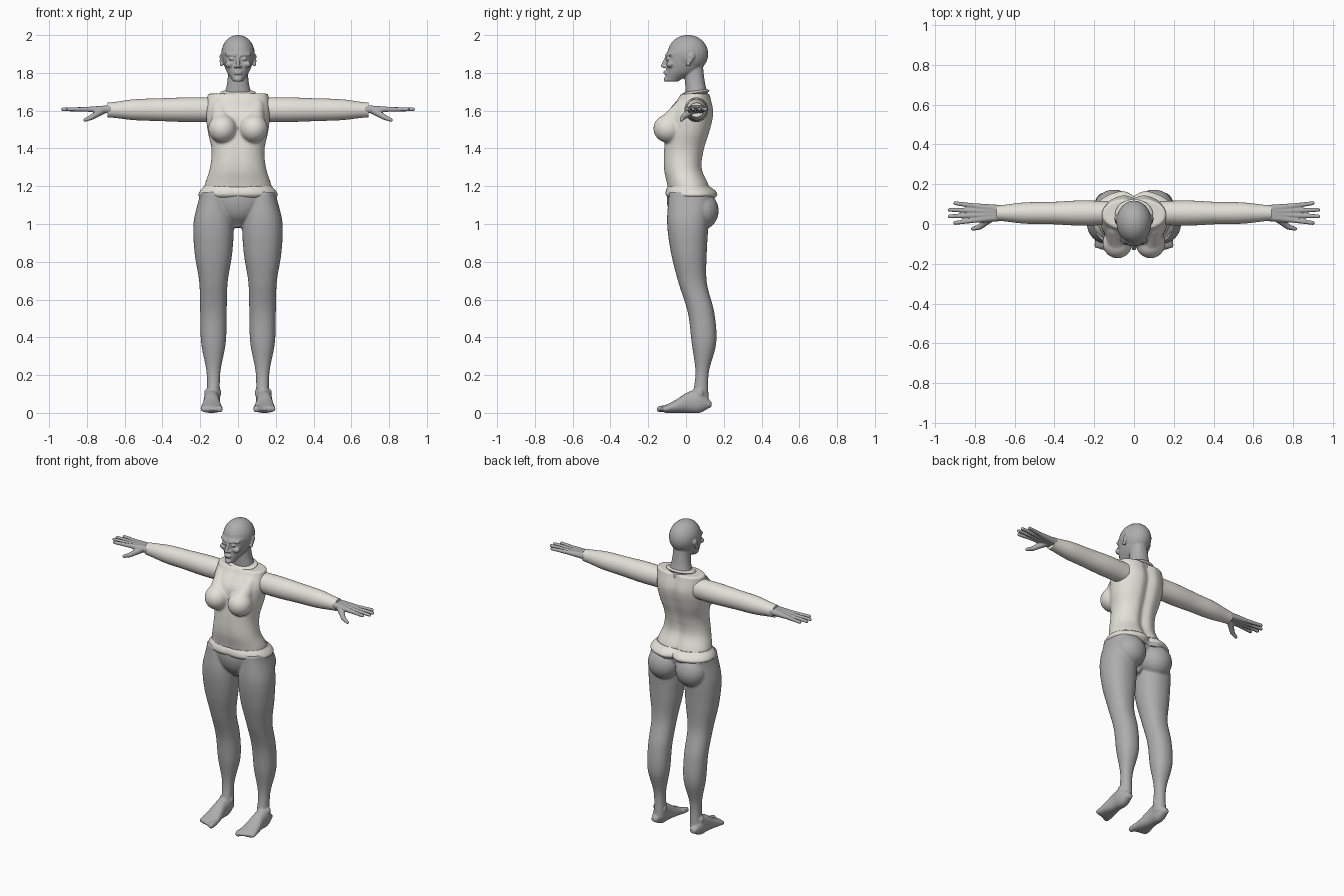
import bpy, bmesh, math
from mathutils import Vector, Matrix

cube = bpy.data.objects.get("Cube")
if cube:
    bpy.data.objects.remove(cube, do_unlink=True)


def material(name, red, green, blue):
    mat = bpy.data.materials.new(name)
    mat.use_nodes = True
    colour = (red, green, blue, 1)
    mat.diffuse_color = colour
    mat.node_tree.nodes["Principled BSDF"].inputs["Base Color"].default_value = colour
    return mat


SKIN = material("grey skin", .42, .42, .42)
CLOTH = material("pale cloth", .76, .75, .69)


def smooth_curve(points, steps=6):
    """Catmull-Rom curve through evenly spaced section sizes."""
    pts = [Vector(p) for p in points]
    pts = [pts[0]] + pts + [pts[-1]]
    curve = []
    for before, here, there, after in zip(pts, pts[1:], pts[2:], pts[3:]):
        for i in range(steps):
            t = i / steps
            slope_in, slope_out = (there - before) / 2, (after - here) / 2
            gap = there - here
            curve.append(here + slope_in * t
                         + (gap * 3 - slope_in * 2 - slope_out) * t ** 2
                         + (slope_in + slope_out - gap * 2) * t ** 3)
    return curve + [pts[-1]]


def loft(bm, axis, start, end, sections, centre=0, side=1, power=2.2,
         cleft=0, crease=0, segments=48):
    """Skin evenly spaced sections (half width, low edge, high edge) along an axis."""
    sizes = smooth_curve(sections)
    rings = []
    for i, (half, low, high) in enumerate(sizes):
        along = start + (end - start) * i / (len(sizes) - 1)
        ring = []
        for k in range(segments):
            angle = math.tau * k / segments
            c, s = math.cos(angle), math.sin(angle)
            across = half * math.copysign(abs(c) ** (2 / power), c)
            depth = (high - low) / 2 * math.copysign(abs(s) ** (2 / power), s)
            depth += (low + high) / 2
            # Soft groove on the middle line, behind and in front
            depth -= (cleft if s > 0 else crease) * s * math.exp(-(across / .03) ** 2)
            u = centre + across
            x, y, z = {"x": (along, u, depth), "y": (u, along, depth),
                       "z": (u, depth, along)}[axis]
            ring.append(bm.verts.new((x * side, y, z)))
        rings.append(ring)
    for lower, upper in zip(rings, rings[1:]):
        for k in range(segments):
            bm.faces.new((lower[k - 1], lower[k], upper[k], upper[k - 1]))
    bm.faces.new(rings[0])
    bm.faces.new(rings[-1])


def ball(bm, centre, size, side=1):
    x, y, z = centre
    place = Matrix.Translation((x * side, y, z)) @ Matrix.Diagonal((*size, 1))
    bmesh.ops.create_uvsphere(bm, u_segments=24, v_segments=16, radius=1, matrix=place)


def rod(bm, start, end, r_start, r_end, side=1):
    """Tapered capsule."""
    ball(bm, start, (r_start,) * 3, side)
    ball(bm, end, (r_end,) * 3, side)
    a, b = (Vector((x * side, y, z)) for x, y, z in (start, end))
    turn = (b - a).to_track_quat("Z", "Y").to_matrix().to_4x4()
    bmesh.ops.create_cone(bm, cap_ends=True, segments=20, radius1=r_start,
                          radius2=r_end, depth=(b - a).length,
                          matrix=Matrix.Translation((a + b) / 2) @ turn)


def finish(bm, name, mat, voxel=0):
    """Make the object; a voxel size blends its pieces into one skin."""
    bmesh.ops.recalc_face_normals(bm, faces=bm.faces)
    for face in bm.faces:
        face.smooth = True
    for edge in bm.edges:
        edge.smooth = edge.calc_face_angle(0) < .8
    mesh = bpy.data.meshes.new(name)
    bm.to_mesh(mesh)
    bm.free()
    mesh.materials.append(mat)
    obj = bpy.data.objects.new(name, mesh)
    bpy.context.collection.objects.link(obj)
    if voxel:
        blend = obj.modifiers.new("Blend", "REMESH")
        blend.mode = "VOXEL"
        blend.voxel_size = voxel
        blend.use_smooth_shade = True
        relax = obj.modifiers.new("Relax", "SMOOTH")
        relax.factor = .5
        relax.iterations = 4


SIDES = {"left": 1, "right": -1}

# Torso with bust
bm = bmesh.new()
loft(bm, "z", 1.19, 1.69, [
    (.18, -.1, .13), (.15, -.12, .09), (.14, -.12, .1),
    (.16, -.11, .13), (.17, -.1, .15), (.16, -.03, .13)], cleft=.02, crease=.006)
for side in SIDES.values():
    ball(bm, (.083, -.095, 1.505), (.075, .078, .075), side)
    rod(bm, (.085, -.09, 1.53), (.1, -.02, 1.62), .055, .04, side)
finish(bm, "torso", CLOTH, .008)

# Collar trim around the neck
bm = bmesh.new()
ball(bm, (0, 0, 0), (.095, .075, .015))
bm.transform(Matrix.Translation((0, .05, 1.695)) @ Matrix.Rotation(.15, 4, "X"))
finish(bm, "collar", CLOTH)

# Hip band
bm = bmesh.new()
loft(bm, "z", 1.13, 1.2, [
    (.19, -.09, .15), (.21, -.11, .17), (.2, -.11, .16), (.18, -.1, .13)],
    cleft=.03, crease=.008)
finish(bm, "hip_band", CLOTH)

# Pelvis, legs and feet
bm = bmesh.new()
loft(bm, "z", .98, 1.17, [
    (.02, -.03, .05), (.1, -.08, .09), (.15, -.1, .12), (.18, -.1, .13)])
for side in SIDES.values():
    loft(bm, "z", .05, 1.17, [
        (.035, .03, .12), (.036, .05, .12), (.065, .03, .16), (.07, .01, .15),
        (.075, -.04, .11), (.1, -.08, .11), (.105, -.1, .12), (.07, -.09, .13)],
        centre=.13, side=side)
    ball(bm, (.1, .085, 1.07), (.1, .088, .1), side)
    for ankle in (.1, .168):
        ball(bm, (ankle, .075, .105), (.012, .018, .02), side)
    loft(bm, "y", .135, -.115, [
        (.02, .03, .06), (.04, 0, .12), (.042, 0, .11), (.052, 0, .07), (.06, 0, .04)],
        centre=.14, side=side)
    # Toes, from the big one outward
    for i in range(5):
        r = .013 if i else .018
        x = .098 + .022 * i
        rod(bm, (x, -.1, .024), (x, -.138 + .007 * i, .02), r, r, side)
finish(bm, "legs", SKIN, .0065)

# Sleeves and hands
for label, side in SIDES.items():
    bm = bmesh.new()
    loft(bm, "x", .13, .69, [
        (.06, 1.54, 1.67), (.063, 1.54, 1.67), (.056, 1.545, 1.665),
        (.053, 1.55, 1.66), (.038, 1.565, 1.642)], centre=.055, side=side, power=2)
    finish(bm, label + "_sleeve", CLOTH)

    bm = bmesh.new()
    level = 1.607
    # Four fingers fan out from the wrist
    for i in range(4):
        fan = i - 1.5
        knuckle = (.79, .055 + .023 * fan, level)
        rod(bm, (.68, .055 + .013 * fan, level), knuckle, .022, .014, side)
        rod(bm, knuckle, (.93 - .014 * fan ** 2, .055 + .033 * fan, level),
            .013, .01, side)
    thumb = (.775, -.015, 1.565)
    rod(bm, (.72, .03, 1.6), thumb, .021, .014, side)
    rod(bm, thumb, (.81, -.024, 1.551), .014, .01, side)
    finish(bm, label + "_hand", SKIN, .004)

# Neck and skull
bm = bmesh.new()
loft(bm, "z", 1.66, 1.84, [(.075, 0, .12), (.057, -.005, .1), (.05, -.01, .09)])
loft(bm, "z", 1.755, 1.91, [
    (.028, -.11, -.04), (.06, -.105, .06), (.078, -.103, .1), (.084, -.103, .11)])
ball(bm, (0, .01, 1.9), (.089, .108, .101))
# Nose, chin and lips
rod(bm, (0, -.104, 1.88), (0, -.122, 1.838), .008, .011)
ball(bm, (0, -.106, 1.766), (.02, .012, .014))
for lip in (1.797, 1.807):
    ball(bm, (0, -.108, lip), (.024, .011, .006))
for side in SIDES.values():
    # Nostril, brow, eye and cheek
    ball(bm, (.012, -.112, 1.832), (.009, .011, .007), side)
    rod(bm, (.014, -.103, 1.893), (.06, -.08, 1.897), .009, .008, side)
    ball(bm, (.033, -.096, 1.874), (.017, .012, .008), side)
    ball(bm, (.045, -.084, 1.845), (.024, .02, .018), side)
    # Ear narrowing down to its lobe
    for i in range(3):
        r = .017 - .003 * i
        ball(bm, (.088, .03 - .009 * i, 1.885 - .02 * i), (.01, r, r), side)
finish(bm, "head", SKIN, .0045)
